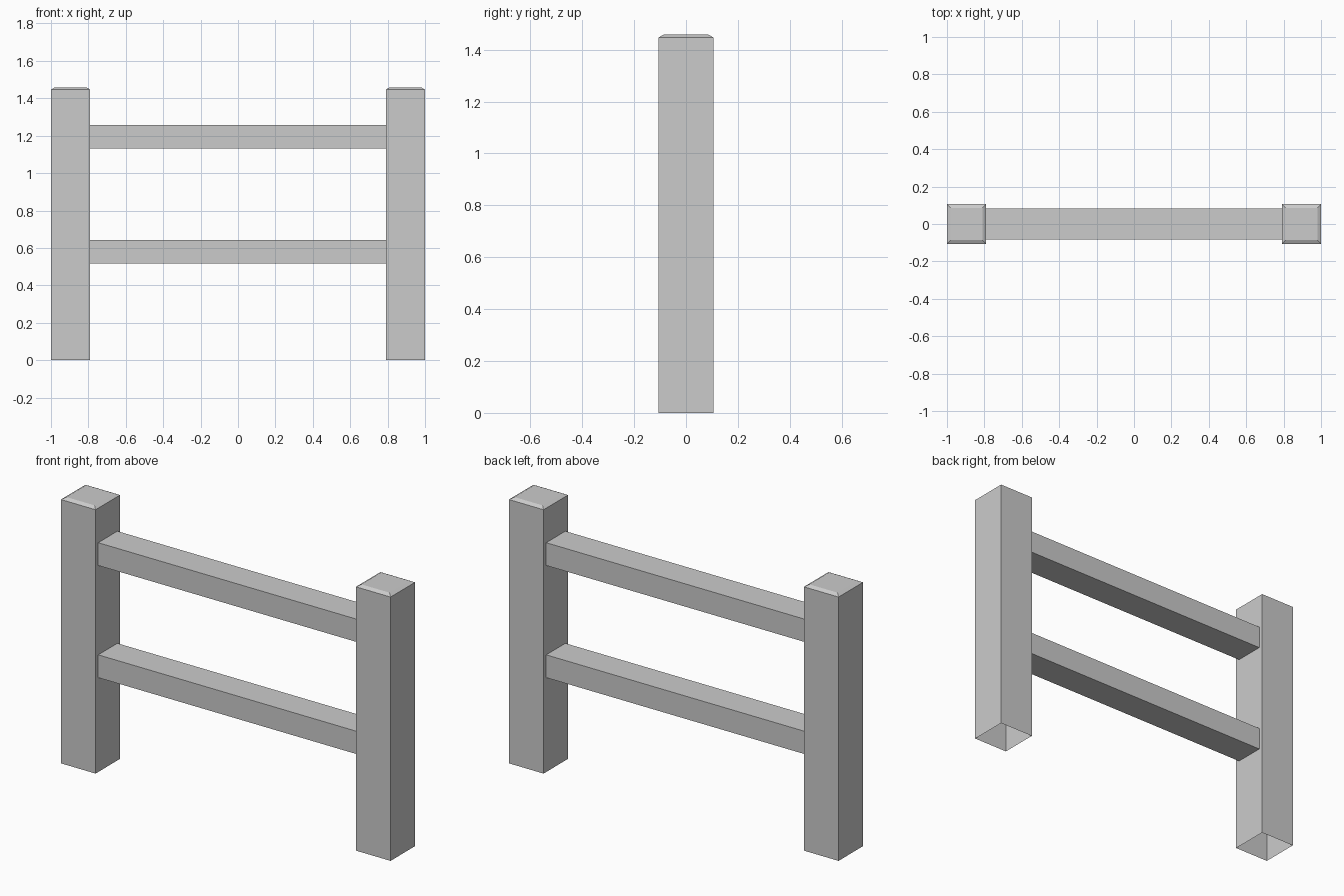
import bpy, bmesh

if "Cube" in bpy.data.objects:
    bpy.data.objects.remove(bpy.data.objects["Cube"])

HALF = 0.106      # half width of a post
INNER = 0.79      # inner face of the posts


def make_object(name, bm):
    bmesh.ops.recalc_face_normals(bm, faces=bm.faces[:])
    mesh = bpy.data.meshes.new(name)
    bm.to_mesh(mesh)
    bm.free()
    obj = bpy.data.objects.new(name, mesh)
    bpy.context.collection.objects.link(obj)
    return obj


def skin(name, rings, cap_last):
    # bridge successive four-sided rings, ends open unless capped
    bm = bmesh.new()
    loops = [[bm.verts.new(p) for p in ring] for ring in rings]
    for a, b in zip(loops, loops[1:]):
        for i in range(4):
            j = (i + 1) % 4
            bm.faces.new((a[i], a[j], b[j], b[i]))
    if cap_last:
        bm.faces.new(loops[-1])
    return make_object(name, bm)


CORNERS = ((-1, -1), (1, -1), (1, 1), (-1, 1))

# Square posts with a shallow chamfered top and open base
for side, label in ((-1, "left"), (1, "right")):
    cx = side * (1 - (1 - INNER) / 2)
    hx = (1 - INNER) / 2
    levels = ((0, 0), (1.447, 0), (1.458, 0.02))
    rings = [[(cx + u * (hx - inset), v * (HALF - inset), z) for u, v in CORNERS]
             for z, inset in levels]
    skin(label + "_post", rings, True)

# Two rails butting against the posts
for label, z in (("lower", 0.58), ("upper", 1.195)):
    rings = [[(x, u * 0.083, z + v * 0.0625) for u, v in CORNERS]
             for x in (-INNER, INNER)]
    skin(label + "_rail", rings, False)
